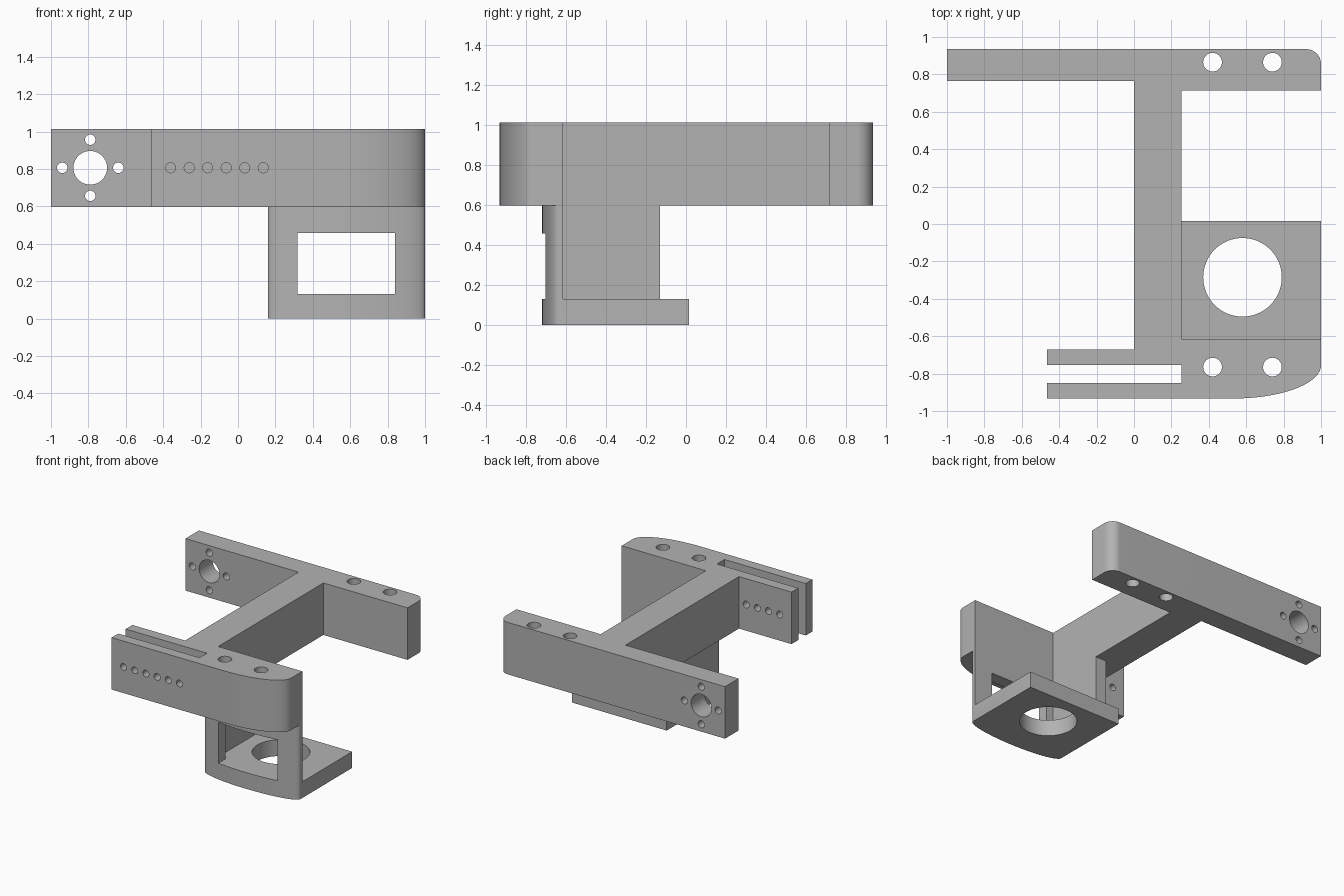
import bpy, bmesh, math
from mathutils import Matrix

if "Cube" in bpy.data.objects:
    bpy.data.objects.remove(bpy.data.objects["Cube"])

grey = bpy.data.materials.new("grey_plastic")
grey.diffuse_color = (0.45, 0.45, 0.45, 1)
grey.use_nodes = True
grey.node_tree.nodes["Principled BSDF"].inputs["Base Color"].default_value = grey.diffuse_color

Z_LOW, Z_TOP, Z_PLATE = 0.597, 1.013, 0.13


def prism(name, outline, z0, z1):
    """Extrude an xy outline from z0 to z1."""
    bm = bmesh.new()
    face = bm.faces.new([bm.verts.new((x, y, z0)) for x, y in outline])
    ext = bmesh.ops.extrude_face_region(bm, geom=[face])
    for v in ext["geom"]:
        if isinstance(v, bmesh.types.BMVert):
            v.co.z = z1
    bmesh.ops.recalc_face_normals(bm, faces=bm.faces)
    return to_object(name, bm)


def to_object(name, bm):
    mesh = bpy.data.meshes.new(name)
    bm.to_mesh(mesh)
    bm.free()
    obj = bpy.data.objects.new(name, mesh)
    obj.data.materials.append(grey)
    bpy.context.collection.objects.link(obj)
    return obj


def rod(centre, radius, length, along_y=False, sides=40):
    bm = bmesh.new()
    m = Matrix.Translation(centre)
    if along_y:
        m = m @ Matrix.Rotation(math.pi / 2, 4, "X")
    bmesh.ops.create_cone(bm, cap_ends=True, segments=sides, radius1=radius,
                          radius2=radius, depth=length, matrix=m)
    return to_object("cutter", bm)


def box(x0, x1, y0, y1, z0, z1):
    return prism("cutter", [(x0, y0), (x1, y0), (x1, y1), (x0, y1)], z0, z1)


def arc(cx, cy, rx, ry, a0, a1, n):
    return [(cx + rx * math.cos(math.radians(a0 + (a1 - a0) * i / n)),
             cy + ry * math.sin(math.radians(a0 + (a1 - a0) * i / n)))
            for i in range(n + 1)]


def cut(obj, cutters):
    bpy.context.view_layer.objects.active = obj
    for c in cutters:
        mod = obj.modifiers.new("cut", "BOOLEAN")
        mod.operation, mod.solver, mod.object = "DIFFERENCE", "EXACT", c
        bpy.ops.object.modifier_apply(modifier=mod.name)
        bpy.data.objects.remove(c)


def smooth(obj):
    bpy.ops.object.select_all(action="DESELECT")
    obj.select_set(True)
    bpy.context.view_layer.objects.active = obj
    bpy.ops.object.shade_smooth_by_angle(angle=math.radians(30))


# Upper frame: back arm, cross beam and slotted front arm in one outline
outline = [(-1, 0.765), (0, 0.765), (0, -0.67), (-0.465, -0.67),
           (-0.465, -0.755), (0.255, -0.755), (0.255, -0.85),
           (-0.465, -0.85), (-0.465, -0.933)]
outline += arc(0.53, -0.755, 0.47, 0.178, -90, 0, 24)
outline += [(1, -0.615), (0.255, -0.615), (0.255, 0.715), (1, 0.715)]
outline += arc(0.92, 0.855, 0.08, 0.08, 0, 90, 12)
outline += [(-1, 0.935)]
frame = prism("upper_frame", outline, Z_LOW, Z_TOP)

# Vertical screw holes in both arms
holes = [rod((x, y, 0.8), 0.05, 1) for x in (0.42, 0.74) for y in (0.865, -0.765)]
# Motor mount holes in the back arm
holes.append(rod((-0.79, 0.85, 0.806), 0.09, 0.4, True))
for dx, dz in ((0.15, 0), (-0.15, 0), (0, 0.15), (0, -0.15)):
    holes.append(rod((-0.79 + dx, 0.85, 0.806 + dz), 0.028, 0.4, True, 24))
# Row of small holes through the front plates
for i in range(6):
    holes.append(rod((-0.36 + 0.099 * i, -0.82, 0.806), 0.027, 0.32, True, 24))
cut(frame, holes)
smooth(frame)

# Lower bracket: bowed front wall with window, side wall and holed base plate
foot = arc(0.58, -0.64, 0.42, 0.08, 180, 360, 32) + [(1, 0.015), (0.16, 0.015)]
bracket = prism("lower_bracket", foot, 0, Z_LOW)
cut(bracket, [
    prism("cutter", [(0.255, -0.615), (1.5, -0.615), (1.5, 0.5), (0, 0.5),
                     (0, -0.13), (0.255, -0.13)], Z_PLATE, 1),
    box(0.318, 0.84, -1, -0.5, Z_PLATE, 0.457),
    rod((0.58, -0.285, 0), 0.21, 0.6, sides=64),
])
smooth(bracket)
